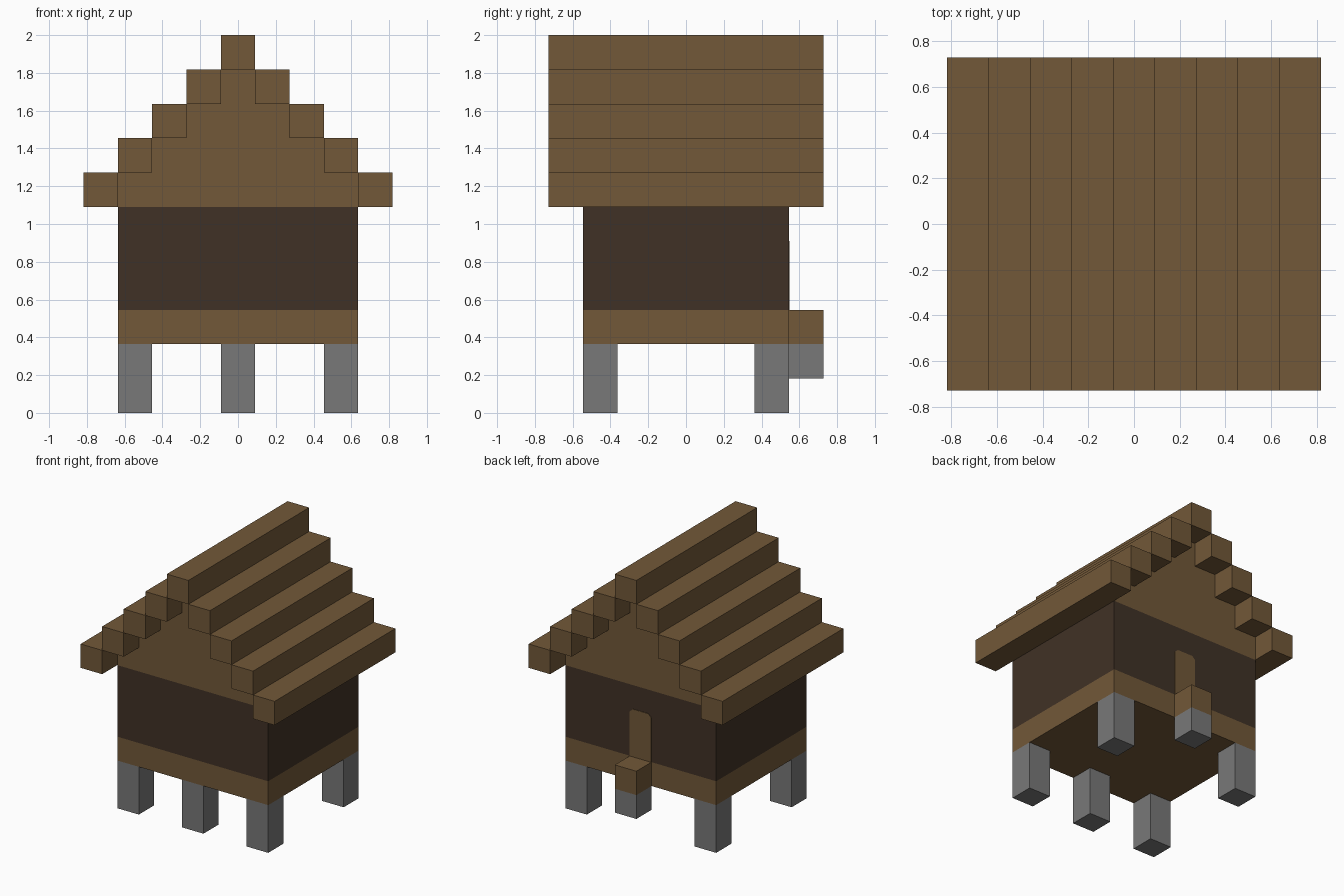
import bpy
import bmesh

U = 2 / 11  # one building block

old = bpy.data.objects.get("Cube")
if old:
    bpy.data.objects.remove(old, do_unlink=True)


def material(name, rgb):
    mat = bpy.data.materials.new(name)
    mat.use_nodes = True
    color = (*rgb, 1)
    mat.diffuse_color = color
    bsdf = next(n for n in mat.node_tree.nodes if n.type == "BSDF_PRINCIPLED")
    bsdf.inputs["Base Color"].default_value = color
    return mat


plank = material("plank brown", (0.168, 0.098, 0.040))
bark = material("dark bark", (0.051, 0.031, 0.019))
stone = material("stone grey", (0.188, 0.188, 0.188))


def prism(name, outline, y0, y1, mat):
    """Extrude an (x, z) outline from y0 to y1, all in block units."""
    bm = bmesh.new()
    face = bm.faces.new([bm.verts.new((x * U, y0 * U, z * U)) for x, z in outline])
    new = bmesh.ops.extrude_face_region(bm, geom=[face])["geom"]
    verts = [v for v in new if isinstance(v, bmesh.types.BMVert)]
    bmesh.ops.translate(bm, verts=verts, vec=(0, (y1 - y0) * U, 0))
    bmesh.ops.recalc_face_normals(bm, faces=bm.faces)
    mesh = bpy.data.meshes.new(name)
    bm.to_mesh(mesh)
    bm.free()
    mesh.materials.append(mat)
    obj = bpy.data.objects.new(name, mesh)
    bpy.context.scene.collection.objects.link(obj)
    return obj


def box(name, x, y, z, mat):
    outline = [(x[0], z[0]), (x[1], z[0]), (x[1], z[1]), (x[0], z[1])]
    return prism(name, outline, y[0], y[1], mat)


# Stone legs: four corners and one under the middle of the front
for name, x, y in (("front_right_leg", -3, -2.5), ("front_middle_leg", 0, -2.5),
                   ("front_left_leg", 3, -2.5), ("back_right_leg", -3, 2.5),
                   ("back_left_leg", 3, 2.5)):
    box(name, (x - 0.5, x + 0.5), (y - 0.5, y + 0.5), (0, 2), stone)

# Floor and walls
box("floor", (-3.5, 3.5), (-3, 3), (2, 3), plank)
box("walls", (-3.5, 3.5), (-3, 3), (3, 6), bark)

# Doorstep, its stone support and the door at the back
box("doorstep", (-0.5, 0.5), (3, 4), (2, 3), plank)
box("doorstep_support", (-0.5, 0.5), (3, 4), (1, 2), stone)
c = 0.14
prism("door", [(-0.5, 3), (0.5, 3), (0.5, 5 - c), (0.5 - c, 5),
               (c - 0.5, 5), (-0.5, 5 - c)], 3, 3.02, plank)

# Stepped gable filling the space under the roof
right_side = []
for row in range(4):
    half = 3.5 - row
    right_side += [(half, 6 + row), (half, 7 + row)]
left_side = [(-x, z) for x, z in reversed(right_side)]
prism("gable", right_side + left_side, -3, 3, plank)

# Roof beams climbing to the ridge
for row in range(4):
    for side, sign in (("left", 1), ("right", -1)):
        x = sign * (4 - row)
        box(f"{side}_roof_beam_{row + 1}", (x - 0.5, x + 0.5), (-4, 4),
            (6 + row, 7 + row), plank)
box("ridge_beam", (-0.5, 0.5), (-4, 4), (10, 11), plank)
